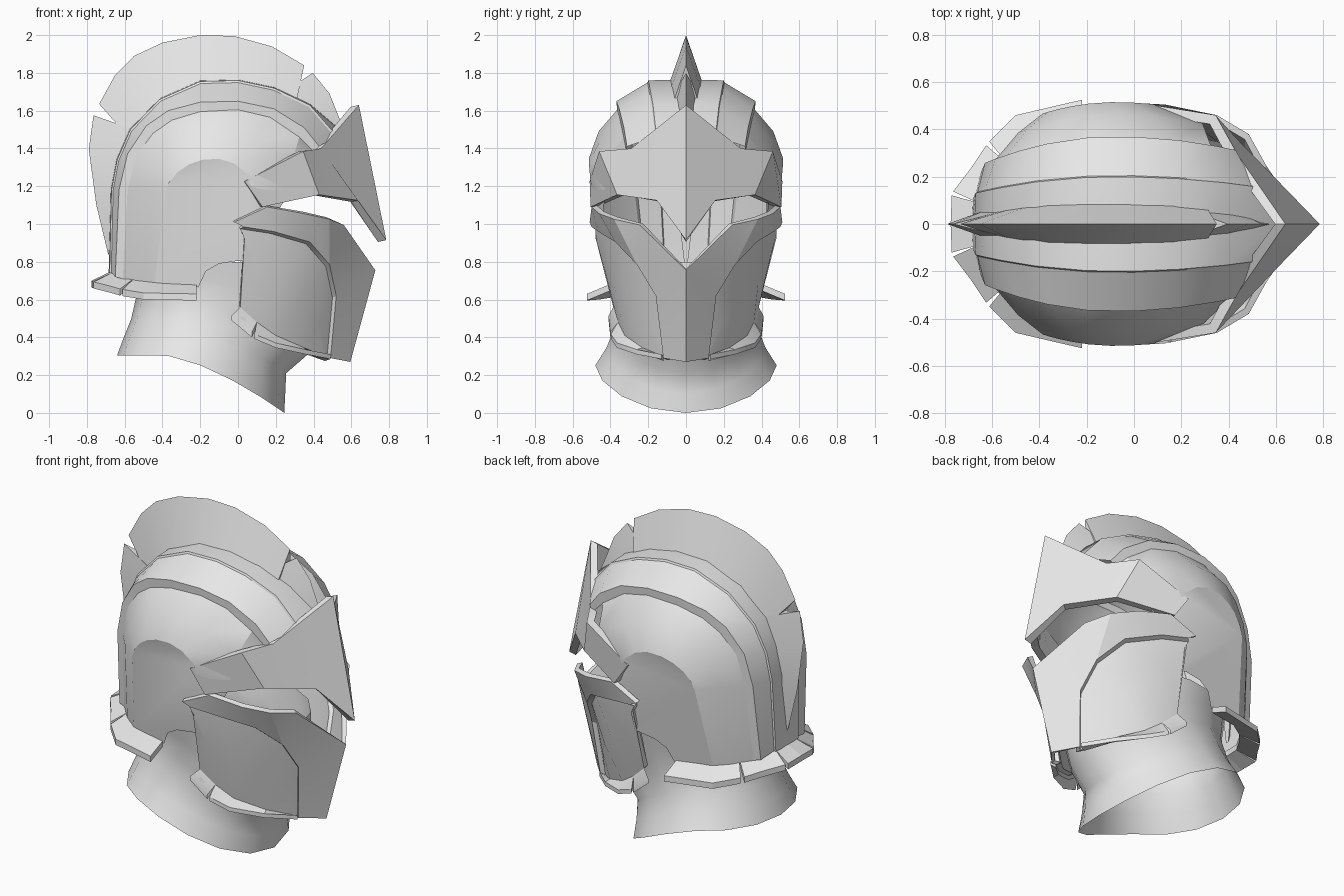
import bpy, bmesh, math
from mathutils import Vector

if "Cube" in bpy.data.objects:
    bpy.data.objects.remove(bpy.data.objects["Cube"])

steel = bpy.data.materials.new("pale_steel")
steel.diffuse_color = (0.8, 0.8, 0.8, 1)
steel.use_nodes = True
steel.node_tree.nodes["Principled BSDF"].inputs["Base Color"].default_value = steel.diffuse_color


def make(name, faces, thickness=0.0, mirror=True, closed=False, angle=30):
    """Build an object from faces given as point lists, mirrored across y."""
    bm = bmesh.new()
    for f in faces:
        pts = []
        for p in f:
            p = Vector(p)
            if all((p - q).length > 1e-4 for q in pts):
                pts.append(p)
        if len(pts) > 2:
            bm.faces.new([bm.verts.new(p) for p in pts])
            if mirror:
                bm.faces.new([bm.verts.new((p.x, -p.y, p.z)) for p in reversed(pts)])
    bmesh.ops.remove_doubles(bm, verts=bm.verts[:], dist=0.0005)
    bmesh.ops.recalc_face_normals(bm, faces=bm.faces[:])
    # open sheets must face away from the middle of the helmet
    if not closed:
        mid = Vector((-0.05, 0, 0.9))
        out = sum(f.calc_area() * f.normal.dot(f.calc_center_median() - mid) for f in bm.faces)
        if out < 0:
            bmesh.ops.reverse_faces(bm, faces=bm.faces[:])
    me = bpy.data.meshes.new(name)
    bm.to_mesh(me)
    bm.free()
    ob = bpy.data.objects.new(name, me)
    bpy.context.collection.objects.link(ob)
    me.materials.append(steel)
    bpy.ops.object.select_all(action='DESELECT')
    ob.select_set(True)
    bpy.context.view_layer.objects.active = ob
    if thickness:
        m = ob.modifiers.new("thickness", 'SOLIDIFY')
        m.thickness = thickness
        m.offset = -1
        bpy.ops.object.modifier_apply(modifier=m.name)
    bpy.ops.object.shade_smooth_by_angle(angle=math.radians(angle))
    return ob


def loft(rows, wrap=False):
    faces = []
    for a, b in zip(rows, rows[1:]):
        n = len(a)
        for i in range(n if wrap else n - 1):
            j = (i + 1) % n
            faces.append((a[i], a[j], b[j], b[i]))
    return faces


def lip(inner, outer, drop):
    """Thick flange strip as closed faces."""
    low = lambda row: [Vector(p) - Vector((0, 0, drop)) for p in row]
    rows = [inner, outer, low(outer), low(inner), inner]
    return loft(rows) + [[r[0] for r in rows[:4]], [r[-1] for r in rows[:4]]]


def notched_lip(name, inner, outer, cuts, drop, gap):
    """Flange split into plates with V notches between them."""
    inner, outer = [Vector(p) for p in inner], [Vector(p) for p in outer]
    for k, (a, b) in enumerate(zip(cuts, cuts[1:])):
        o = outer[a:b + 1]
        if a > 0:
            o[0] = o[0].lerp(o[1], gap)
        if b < len(outer) - 1:
            o[-1] = o[-1].lerp(o[-2], gap)
        make(f"{name}_{k + 1}", lip(inner[a:b + 1], o, drop), closed=True)


# Domed shell: arcs (x, z) running from the nape over the top to the brow
arc_a = [(-.68, .74), (-.67, 1.18), (-.64, 1.34), (-.57, 1.50), (-.415, 1.66),
         (-.2, 1.755), (0, 1.76), (.19, 1.72), (.38, 1.63), (.52, 1.47)]
arc_b = [(-.65, .72), (-.63, 1.18), (-.585, 1.37), (-.485, 1.52), (-.37, 1.60),
         (-.2, 1.645), (0, 1.65), (.19, 1.61), (.35, 1.51), (.43, 1.41)]
arc_c = [(-.61, .71), (-.585, 1.18), (-.54, 1.36), (-.45, 1.48), (-.35, 1.55),
         (-.2, 1.595), (0, 1.605), (.17, 1.565), (.325, 1.46), (.405, 1.38)]
arc_d = [(-.53, .70), (-.49, 1.18), (-.45, 1.30), (-.38, 1.40), (-.29, 1.465),
         (-.18, 1.49), (-.05, 1.49), (.09, 1.44), (.29, 1.345), (.23, 1.1)]
arc_e = [(-.44, .69), (-.385, 1.17), (-.365, 1.22), (-.32, 1.275), (-.26, 1.315),
         (-.19, 1.34), (-.1, 1.345), (-.02, 1.32), (.08, 1.24), (.08, .8)]


def scaled(arc, s):
    return [(-.08 + (x + .08) * s, 1 + (z - 1) * s) for x, z in arc]


def shell_row(arc, w):
    row = []
    for x, z in arc:
        y = w * (1 - (.6 if x > -.08 else 1) * (x + .08) ** 2)
        if z < 1.1:  # narrows toward the jaw
            y *= (1 - .42 * (1.1 - z)) * (1 - .5 * max(0, x))
        row.append((x, y, z))
    return row


shell = [shell_row(scaled(arc_a, 1.008), 0), shell_row(arc_a, .2),
         shell_row(scaled(arc_a, .985), .205), shell_row(arc_b, .37),
         shell_row(arc_c, .366), shell_row(arc_d, .463), shell_row(arc_e, .515)]
shell[0][-1] = (.61, 0, 1.44)
e = shell[-1]
ear = shell_row([(-.21, .665), (-.17, .75), (-.1, .79), (0, .805)], .51)
side = [(e[i], e[9 - i], e[8 - i], e[i + 1]) for i in range(1, 4)]
side += [[e[0]] + ear + [e[9], e[8], e[1]]]
make("helmet_shell", loft(shell) + side, angle=26)

# Flared neck with a sloping bottom: back x, front x, half width, back z, front z
neck = []
for xb, xf, ry, zb, zf in [(-.64, .245, .48, .305, .0), (-.605, .25, .42, .40, .10),
                           (-.565, .255, .38, .50, .21), (-.54, .37, .365, .61, .31),
                           (-.55, .42, .38, .72, .5), (-.56, .42, .40, .80, .8)]:
    ring = []
    for i in range(16):
        t = 2 * math.pi * i / 16
        x = (xb + xf) / 2 + (xf - xb) / 2 * math.cos(t)
        u = max(0, (x - xb - .24 * (xf - xb) / .885) / ((xf - xb) * .729))
        ring.append((x, ry * math.sin(t), zb - (zb - zf) * u ** 1.5))
    neck.append(ring)
make("neck_guard", loft(neck, wrap=True), mirror=False, angle=50)

# Flared plates around the nape
notched_lip("nape_flange",
            [(-.67, 0, .75), (-.66, .09, .745), (-.61, .17, .73), (-.54, .26, .72),
             (-.43, .34, .705), (-.22, .405, .68)],
            [(-.775, 0, .70), (-.77, .13, .695), (-.69, .235, .675), (-.62, .34, .655),
             (-.50, .46, .635), (-.22, .525, .63)],
            [0, 1, 3, 5], .035, .07)

# Face plate: raised border around a sunken cheek panel
top = [(.727, 0, .755), (.56, .245, .995), (.485, .38, 1.025), (.35, .46, 1.055),
       (.155, .50, 1.09), (-.02, .51, 1.01)]
chin = (.595, 0, .27)
step = [(.49, .12, .29), (.52, .16, .62), (.485, .26, .785), (.38, .375, .905),
        (.19, .465, .96), (.03, .50, .985)]
sunk = [(x - .02, y - .02, z - .01) for x, y, z in step]
edge = [(.46, .12, .30), (.35, .23, .345), (.2, .325, .41), (.1, .36, .48),
        (.012, .385, .56), (.035, .48, .93)]
belly = [((a[0] + b[0]) / 2, (a[1] + b[1]) / 2 + d, (a[2] + b[2]) / 2)
         for a, b, d in zip(sunk, edge, (0, .01, .025, .025, .015, 0))]
plate = [(top[0], chin, step[0], step[1]), (top[0], step[1], step[2]),
         (top[0], step[2], top[1])] + loft([top[1:], [step[2]] + step[2:]])
make("face_plate", plate + loft([step, sunk, belly, edge]), thickness=.03)

# Flared lip under the jaw
notched_lip("jaw_flange", edge[4::-1],
            [(-.035, .41, .515), (.08, .40, .42), (.2, .365, .37), (.36, .26, .335),
             (.49, .13, .31)], [0, 1, 4], .025, .06)

# Pointed brow visor
brow_top = [(.64, 0, 1.63), (.44, .29, 1.40), (.345, .46, 1.385), (.035, .51, 1.225)]
brow_low = [(.785, 0, .915), (.635, .155, 1.125), (.43, .365, 1.155), (.13, .505, 1.09)]
make("brow_visor", loft([brow_top, brow_low]), thickness=.045)


def crest(name, stations):
    """Wedge blade: ridge x, z, base x, z, half width at each station."""
    ridge = [(s[0], 0, s[1]) for s in stations]
    flank = [(s[2], s[4], s[3]) for s in stations]
    keel = [(s[2], 0, s[3]) for s in stations]
    ends = [(ridge[i], flank[i], keel[i]) for i in (0, -1)]
    make(name, loft([ridge, flank, keel]) + ends, closed=True)


# Crest blade in three pieces separated by narrow notches
crest("crest_main", [(-.735, 1.635, -.58, 1.46, .05), (-.65, 1.79, -.53, 1.53, .06),
                     (-.55, 1.89, -.46, 1.61, .07), (-.4, 1.96, -.36, 1.68, .08),
                     (-.2, 2.0, -.2, 1.75, .085), (-.02, 1.995, -.02, 1.755, .085),
                     (.18, 1.94, .16, 1.72, .08), (.35, 1.84, .31, 1.65, .065)])
crest("crest_back", [(-.765, 1.575, -.55, 1.50, .055), (-.79, 1.395, -.635, 1.3, .055),
                     (-.75, 1.1, -.665, 1.1, .045), (-.69, .85, -.67, .8, .01)])
crest("crest_front", [(.395, 1.80, .23, 1.69, .06), (.485, 1.69, .37, 1.61, .05),
                      (.54, 1.55, .47, 1.51, .035), (.58, 1.46, .53, 1.43, .012)])
